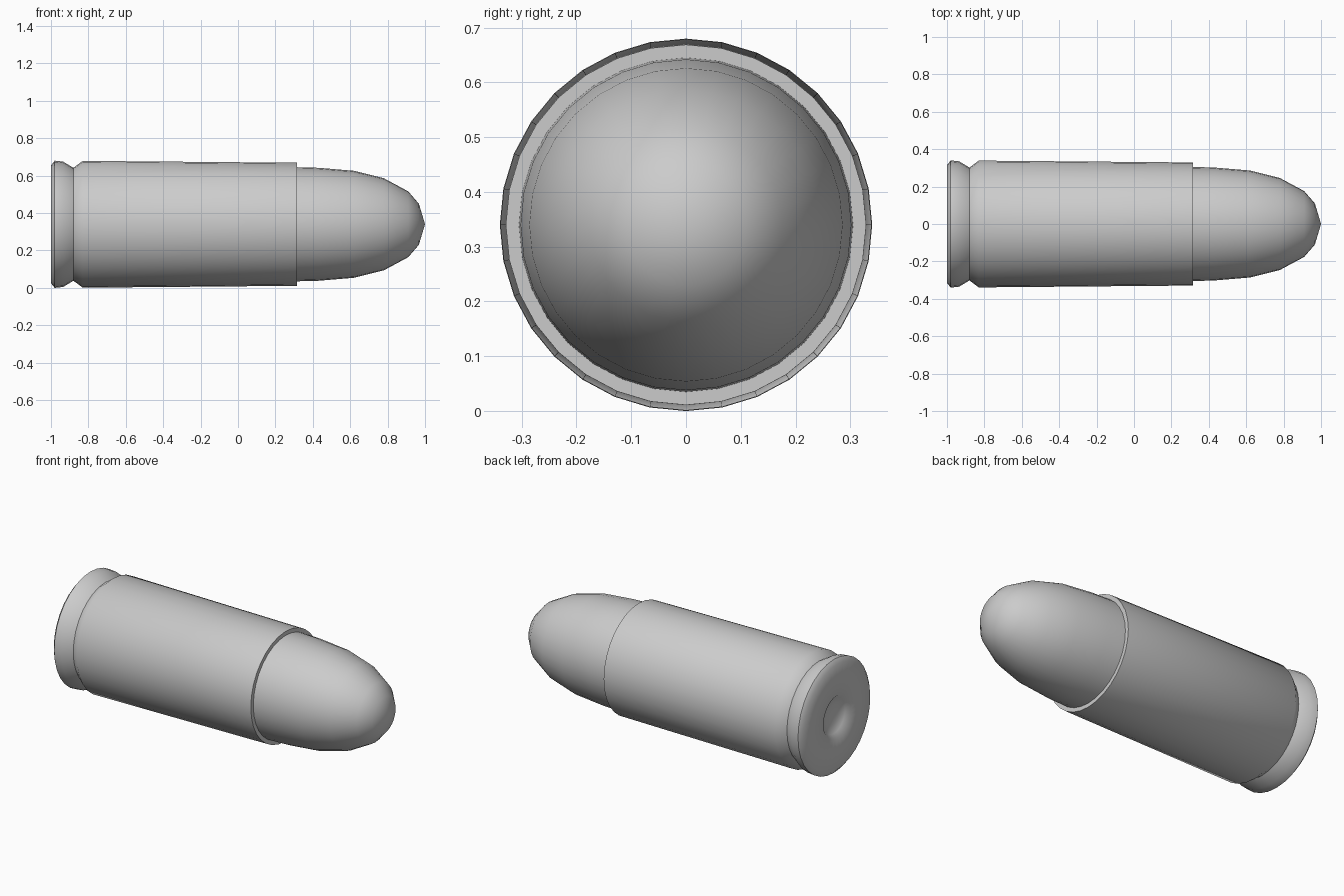
import bpy, bmesh, math

if "Cube" in bpy.data.objects:
    bpy.data.objects.remove(bpy.data.objects["Cube"])

SIDES = 32
AXIS_Z = 0.34


def lathe(name, profile, angle):
    """Revolve (x, radius) points about the long axis."""
    bm = bmesh.new()
    rings = []
    for x, r in profile:
        if r == 0:
            rings.append([bm.verts.new((x, 0, AXIS_Z))] * SIDES)
        else:
            rings.append([bm.verts.new((x, r * math.sin(2 * math.pi * i / SIDES),
                                        AXIS_Z + r * math.cos(2 * math.pi * i / SIDES)))
                          for i in range(SIDES)])
    for a, b in zip(rings, rings[1:]):
        for i in range(SIDES):
            j = (i + 1) % SIDES
            bm.faces.new(list(dict.fromkeys((a[i], a[j], b[j], b[i]))))
    bmesh.ops.recalc_face_normals(bm, faces=bm.faces)
    mesh = bpy.data.meshes.new(name)
    bm.to_mesh(mesh)
    bm.free()
    obj = bpy.data.objects.new(name, mesh)
    bpy.context.collection.objects.link(obj)
    bpy.ops.object.select_all(action='DESELECT')
    obj.select_set(True)
    bpy.context.view_layer.objects.active = obj
    bpy.ops.object.shade_smooth_by_angle(angle=math.radians(angle))
    return obj


# Casing with dented base, rim, groove, tapered wall and mouth lip,
# continuing into the rounded nose as one closed surface
base = [(-0.96, 0), (-0.965, 0.06), (-0.98, 0.105), (-1.0, 0.128)]
rim = [(-1.0, 0.315), (-0.98, 0.34), (-0.935, 0.335), (-0.88, 0.302), (-0.83, 0.339)]
wall = [(0.315, 0.329), (0.315, 0.305)]
nose = [(0.43, 0.302), (0.62, 0.286), (0.78, 0.246), (0.91, 0.176),
        (0.967, 0.11), (1.0, 0)]
lathe("cartridge", base + rim + wall + nose, 50)
